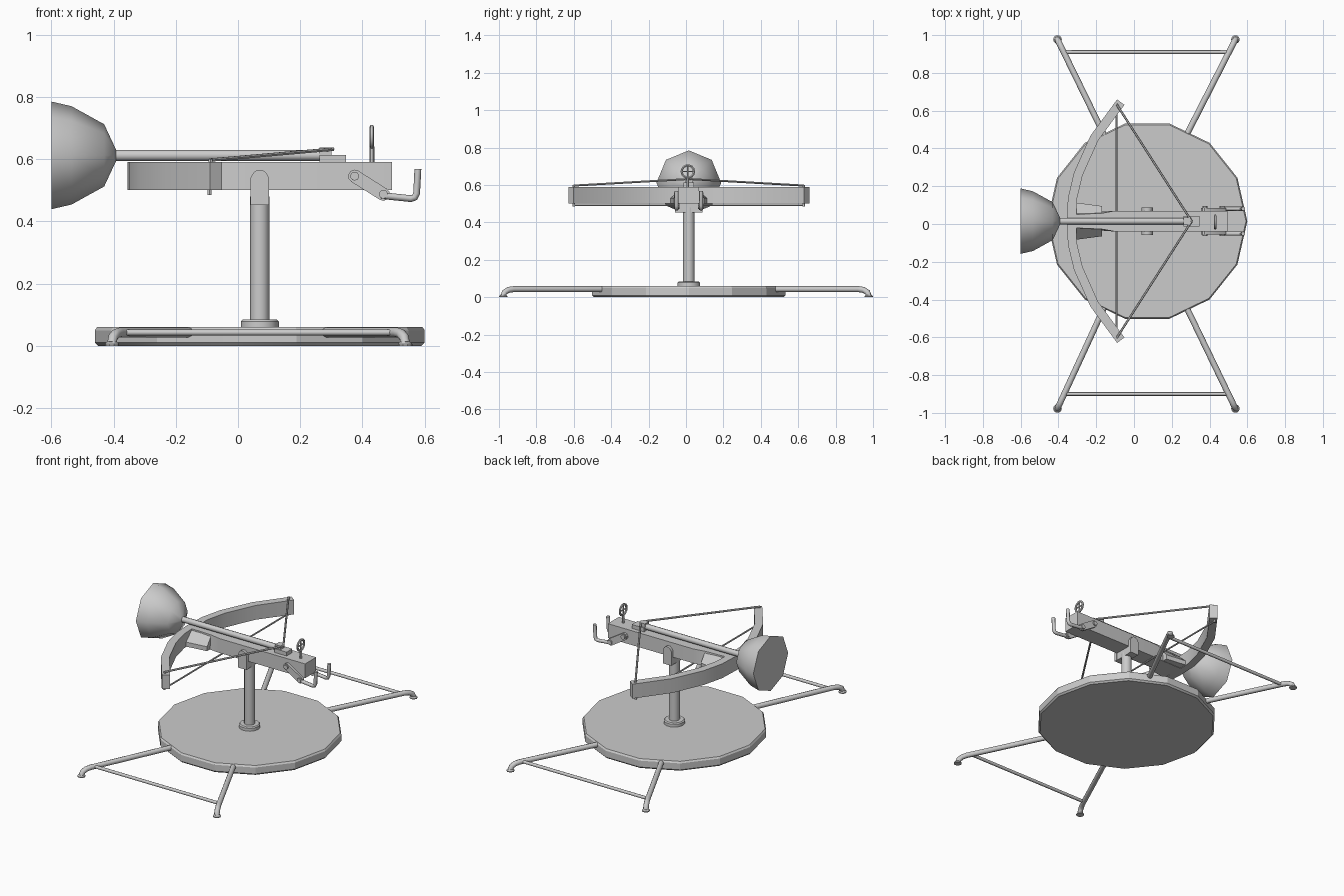
import bpy, bmesh, math
from mathutils import Vector

if "Cube" in bpy.data.objects:
    bpy.data.objects.remove(bpy.data.objects["Cube"])

C = 0.015      # y of the centre line
PX = 0.07      # x of the turning post
SIDES = (("left", 1), ("right", -1))


def finish(ob, angle=35):
    bpy.ops.object.select_all(action='DESELECT')
    ob.select_set(True)
    bpy.context.view_layer.objects.active = ob
    bpy.ops.object.shade_smooth_by_angle(angle=math.radians(angle))
    return ob


def mesh(name, verts, faces, angle=35):
    me = bpy.data.meshes.new(name)
    me.from_pydata([tuple(v) for v in verts], [], faces)
    ob = bpy.data.objects.new(name, me)
    bpy.context.collection.objects.link(ob)
    bm = bmesh.new()
    bm.from_mesh(me)
    bmesh.ops.recalc_face_normals(bm, faces=bm.faces)
    bm.to_mesh(me)
    bm.free()
    return finish(ob, angle)


def loft(name, rings, angle=35):
    """Skin a list of equal-sized vertex rings and cap both ends."""
    n = len(rings[0])
    faces = [(k * n + i, k * n + (i + 1) % n, (k + 1) * n + (i + 1) % n, (k + 1) * n + i)
             for k in range(len(rings) - 1) for i in range(n)]
    faces += [tuple(range(n)), tuple(range((len(rings) - 1) * n, len(rings) * n))]
    return mesh(name, [v for r in rings for v in r], faces, angle)


def box(name, x0, x1, y0, y1, z0, z1):
    return loft(name, [[(x, y0, z0), (x, y1, z0), (x, y1, z1), (x, y0, z1)] for x in (x0, x1)])


def lathe(name, origin, axis, profile, n=12, angle=35):
    """Revolve (distance along axis, radius) pairs around an axis."""
    ax = Vector(axis).normalized()
    u = Vector((0, 0, 1)) if abs(ax.z) < 0.9 else Vector((1, 0, 0))
    u = (u - ax * u.dot(ax)).normalized()
    v = ax.cross(u)
    rings = [[Vector(origin) + ax * d + (u * math.cos(2 * math.pi * i / n) + v * math.sin(2 * math.pi * i / n)) * r
              for i in range(n)] for d, r in profile]
    return loft(name, rings, angle)


def tube(name, pts, r, cyclic=False, res=2):
    cu = bpy.data.curves.new(name, 'CURVE')
    cu.dimensions = '3D'
    cu.bevel_depth = r
    cu.bevel_resolution = res
    cu.use_fill_caps = True
    sp = cu.splines.new('POLY')
    sp.points.add(len(pts) - 1)
    for p, co in zip(sp.points, pts):
        p.co = (*co, 1)
    sp.use_cyclic_u = cyclic
    ob = bpy.data.objects.new(name, cu)
    bpy.context.collection.objects.link(ob)
    bpy.ops.object.select_all(action='DESELECT')
    ob.select_set(True)
    bpy.context.view_layer.objects.active = ob
    bpy.ops.object.convert(target='MESH')
    return finish(bpy.context.view_layer.objects.active, 50)


def plate(name, outline, y0, y1):
    """Flat plate from an x-z outline."""
    return loft(name, [[(x, y, z) for x, z in outline] for y in (y0, y1)])


# Fourteen-sided base disc with a slightly bevelled rim
lathe("base_disc", (PX, C, 0), (0, 0, 1), [(0, .52), (.01, .53), (.05, .53), (.06, .523)], 14, 20)

# Splayed legs with bent ends, feet and cross rails
for side, s in SIDES:
    for end, xa, xb in (("front", -.15, -.405), ("rear", .27, .537)):
        a = Vector((xa, s * .44 + C, .043))
        b = Vector((xb, s * .977, .043))
        d = (b - a).normalized()
        bend = [b - d * .06, b - d * .03 - Vector((0, 0, .004)), b - d * .008 - Vector((0, 0, .016)),
                b - Vector((0, 0, .035))]
        tube(f"{end}_leg_{side}", [a] + bend, .016)
        lathe(f"{end}_foot_{side}", (b.x, b.y, 0), (0, 0, 1), [(0, .023), (.006, .023), (.013, .016)], 10)
    tube(f"cross_rail_{side}", [(-.372, s * .905 + .005, .043), (.503, s * .905 + .005, .043)], .010)

# Post, collar and fork
lathe("post_collar", (PX, C, .06), (0, 0, 1), [(0, .061), (.018, .061), (.024, .055)], 14)
lathe("post", (PX, C, .06), (0, 0, 1), [(0, .031), (.42, .031)], 12)
box("fork_base", .042, .098, C - .07, C + .07, .453, .50)
ear = [(.04, .453), (.10, .453), (.10, .54), (.09, .557), (.078, .565), (.062, .565), (.05, .557), (.04, .54)]
for side, s in SIDES:
    plate(f"fork_ear_{side}", ear, C + s * .055, C + s * .073)

# Stock: narrows on top towards the bow
loft("stock", [[(x, C - wb, .50), (x, C + wb, .50), (x, C + wt, .59), (x, C - wt, .59)]
               for x, wb, wt in ((-.325, .05, .035), (-.17, .05, .042), (-.10, .055, .055), (.495, .055, .055))])

# Flared cheeks joining the stock to the bow
for side, s in SIDES:
    loft(f"stock_cheek_{side}", [[(x, C, .502), (x, C + s * w, .502), (x, C + s * w, .53),
                                  (x, C + s * .04, .582), (x, C, .582)]
                                 for x, w in ((-.305, .098), (-.17, .080))])

# Bow limbs swept from a half path and mirrored
half = [(-.07, .63), (-.21, .44), (-.295, .25), (-.326, .12)]
path = [Vector((x, C + y)) for x, y in half] + [Vector((-.331, C))] + \
       [Vector((x, C - y)) for x, y in reversed(half)]
rings = []
for i, p in enumerate(path):
    t = (path[min(i + 1, len(path) - 1)] - path[max(i - 1, 0)]).normalized()
    nrm = Vector((-t.y, t.x)) * .024
    a, b = p + nrm, p - nrm
    rings.append([(a.x, a.y, .50), (b.x, b.y, .50), (b.x, b.y, .59), (a.x, a.y, .59)])
loft("bow", rings)

# String pins, drawn string and straight lower cable
for side, s in SIDES:
    y = C + s * .615
    tube(f"string_pin_{side}", [(-.092, y, .485), (-.088, y, .60)], .007, res=1)
    tube(f"drawn_string_{side}", [(-.09, y, .597), (.305, C, .632)], .006, res=1)
tube("lower_cable", [(-.092, C + .615, .492), (-.092, C - .615, .492)], .005, res=1)

# Plunger bolt: shaft, cup, rear nock and latch block
lathe("plunger_shaft", (-.41, C, .612), (1, 0, 0), [(0, .018), (.68, .018)], 8, 50)
lathe("plunger_cup", (-.6, C, .612), (1, 0, 0),
      [(0, .173), (.065, .158), (.17, .10), (.205, .025), (.21, .015)], 8, 60)
box("string_nock", .262, .30, C - .02, C + .02, .605, .637)
box("latch_block", .262, .347, C - .028, C + .028, .588, .614)

# Ring sight with cross hair
tube("sight_stem", [(.43, C - .005, .585), (.43, C - .005, .64)], .008, res=1)
ring_c = Vector((.43, C - .005, .672))
tube("sight_ring", [ring_c + Vector((0, math.cos(a), math.sin(a))) * .033
                    for a in [math.pi * i / 7 for i in range(14)]], .007, True, 1)
for name, d in (("sight_bar_level", Vector((0, .033, 0))), ("sight_bar_upright", Vector((0, 0, .033)))):
    tube(name, [ring_c - d, ring_c + d], .004, res=1)

# Rear hand grips: angled link, pivots and upturned bar on each side
p, q = Vector((.375, .545)), Vector((.467, .487))
base = math.atan2(q.y - p.y, q.x - p.x)
outline = []
for centre, start in ((p, base + math.pi / 2), (q, base - math.pi / 2)):
    for i in range(6):
        a = start + math.pi * i / 5
        outline.append((centre.x + .021 * math.cos(a), centre.y + .021 * math.sin(a)))
for side, s in SIDES:
    plate(f"grip_link_{side}", outline, C + s * .054, C + s * .07)
    for name, c in (("upper", p), ("lower", q)):
        lathe(f"{name}_pivot_{side}", (c.x, C + s * .05, c.y), (0, s, 0), [(0, .014), (.029, .014)], 10)
    y = C + s * .066
    tube(f"grip_{side}", [(.46, y, .483), (.555, y, .473), (.568, y, .477), (.574, y, .49), (.578, y, .568)], .011)
